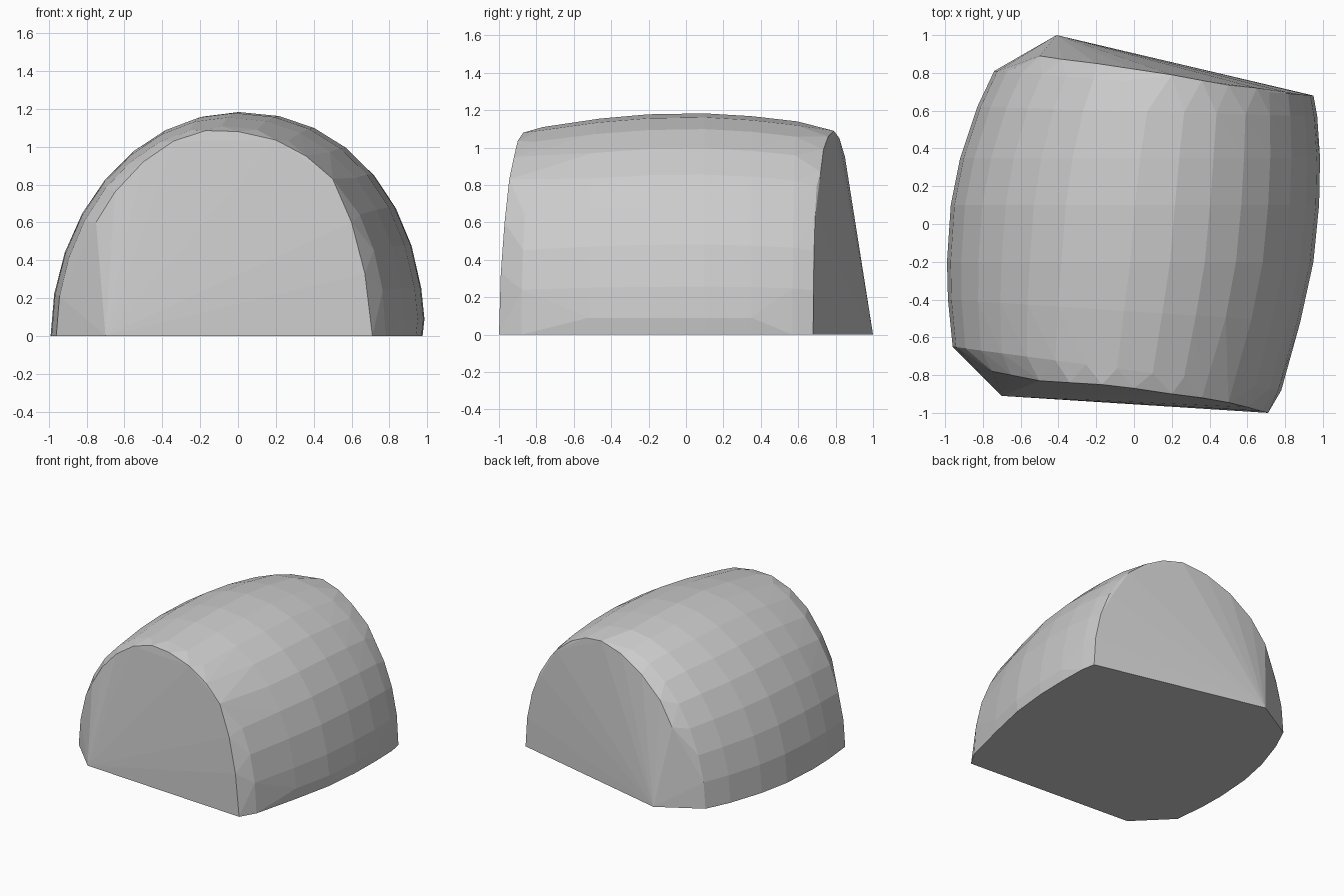
import bpy, bmesh, math

if "Cube" in bpy.data.objects:
    bpy.data.objects.remove(bpy.data.objects["Cube"])

# Arched front and back end faces (edge points, left to right)
front_arch = [(-.70, -.91, 0), (-.75, -.78, .60), (-.65, -.80, .76), (-.50, -.83, .92),
              (-.34, -.84, 1.03), (-.17, -.85, 1.085), (0, -.87, 1.08), (.20, -.90, 1.035),
              (.36, -.92, .95), (.50, -.945, .83), (.60, -.97, .60), (.67, -.99, .33), (.71, -1, 0)]
back_arch = [(-.41, 1, 0), (-.50, .89, .62), (-.38, .872, .80), (-.20, .85, .95), (0, .82, 1.05),
             (.20, .79, 1.09), (.36, .76, 1.06), (.50, .735, .99), (.65, .72, .87),
             (.80, .70, .62), (.95, .68, 0)]

# Cross-sections along the body: left x, y; right x, y; height; undercut at right foot
sections = [(-.96, -.65, .78, -.88, 1.11, 0),
            (-.985, -.40, .88, -.52, 1.155, .01),
            (-.99, -.20, .95, -.20, 1.178, .01),
            (-.97, .10, .98, .10, 1.183, .01),
            (-.92, .35, .985, .35, 1.168, .01),
            (-.83, .62, .97, .57, 1.14, 0),
            (-.74, .81, .95, .68, 1.095, 0)]
SEGMENTS = 16


def section_points(lx, ly, rx, ry, height, undercut):
    """Rounded arch standing on the chord from left foot to right foot."""
    pts = []
    for i in range(SEGMENTS + 1):
        a = math.pi * i / SEGMENTS
        p = 2.14 if a < math.pi / 2 else 1.96
        u = math.copysign(abs(math.cos(a)) ** (2 / p), math.cos(a))
        z = height * max(0, math.sin(a)) ** (2 / p)
        t = (u + 1) / 2
        pts.append((lx + (rx - lx) * t, ly + (ry - ly) * t, z))
    if undercut:
        pts[0] = (rx - undercut, ry, 0)
        pts.append((rx, ry, .09))
    return pts


# Faceted dome body wrapped around the end arches and sections
bm = bmesh.new()
for co in front_arch + back_arch:
    bm.verts.new(co)
for s in sections:
    for co in section_points(*s):
        bm.verts.new(co)
bmesh.ops.remove_doubles(bm, verts=bm.verts[:], dist=.001)
bmesh.ops.convex_hull(bm, input=bm.verts[:])
loose = [v for v in bm.verts if not v.link_faces]
bmesh.ops.delete(bm, geom=loose, context='VERTS')
bmesh.ops.dissolve_limit(bm, angle_limit=math.radians(1), verts=bm.verts[:], edges=bm.edges[:])
bmesh.ops.recalc_face_normals(bm, faces=bm.faces[:])

mesh = bpy.data.meshes.new("dome_body")
bm.to_mesh(mesh)
bm.free()
body = bpy.data.objects.new("dome_body", mesh)
bpy.context.collection.objects.link(body)
